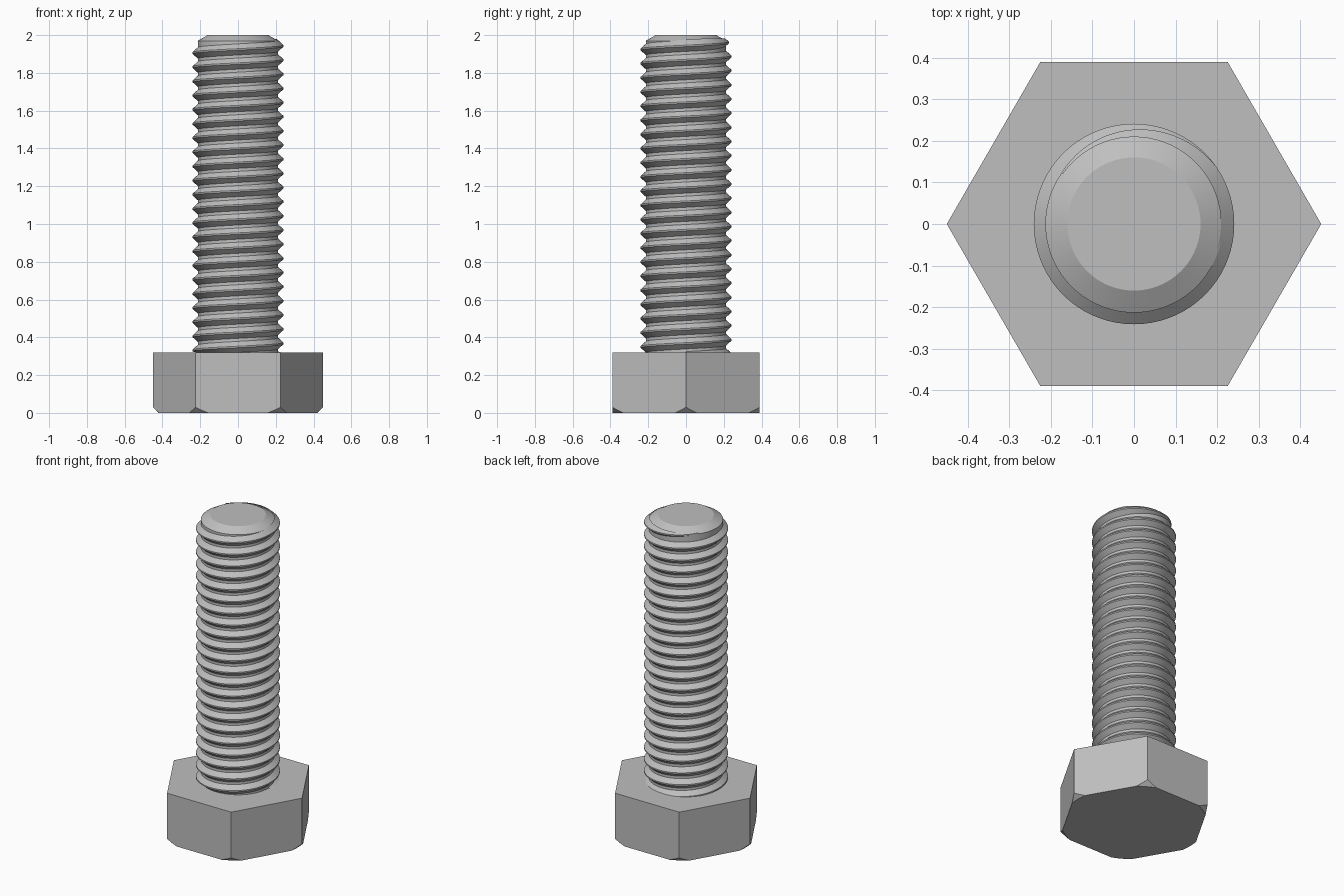
import bpy, bmesh
from math import cos, sin, pi, radians, floor
from mathutils import Vector

default = bpy.data.objects.get("Cube")
if default:
    bpy.data.objects.remove(default, do_unlink=True)

# Main sizes
HEAD_R, HEAD_H = 0.45, 0.32
CORE_R, CREST_R = 0.213, 0.241
TOP, PITCH = 2.0, 0.075
SEGMENTS = 72

steel = bpy.data.materials.new("grey_steel")
steel.use_nodes = True
colour = (0.52, 0.52, 0.52, 1)
steel.diffuse_color = colour
steel.node_tree.nodes["Principled BSDF"].inputs["Base Color"].default_value = colour


def finish(name, bm, smooth=False):
    bmesh.ops.recalc_face_normals(bm, faces=bm.faces)
    mesh = bpy.data.meshes.new(name)
    bm.to_mesh(mesh)
    bm.free()
    mesh.materials.append(steel)
    if smooth:
        mesh.shade_smooth()
        mesh.set_sharp_from_angle(angle=radians(25))
    obj = bpy.data.objects.new(name, mesh)
    bpy.context.scene.collection.objects.link(obj)
    return obj


# Hexagonal head, points along x, lower corners chamfered
bm = bmesh.new()
ring = [bm.verts.new((HEAD_R * cos(k * pi / 3), HEAD_R * sin(k * pi / 3), 0)) for k in range(6)]
base = bm.faces.new(ring)
raised = bmesh.ops.extrude_face_region(bm, geom=[base])["geom"]
bmesh.ops.translate(bm, vec=(0, 0, HEAD_H),
                    verts=[v for v in raised if isinstance(v, bmesh.types.BMVert)])
for k in range(6):
    for offset in (-5.5, 0, 5.5):
        a = radians(60 * k + offset)
        out = Vector((cos(a), sin(a), 0))
        cut = bmesh.ops.bisect_plane(
            bm, geom=bm.verts[:] + bm.edges[:] + bm.faces[:],
            plane_co=out * 0.42, plane_no=(out - Vector((0, 0, 1))).normalized(),
            clear_outer=True)["geom_cut"]
        edges = [e for e in cut if isinstance(e, bmesh.types.BMEdge) and e.is_boundary]
        bmesh.ops.holes_fill(bm, edges=edges, sides=0)
finish("hex_head", bm)

# Shank core with a chamfered tip
bm = bmesh.new()
profile = [(CORE_R, HEAD_H - 0.005), (CORE_R, 1.97), (0.16, TOP)]
rings = [[bm.verts.new((r * cos(2 * pi * i / SEGMENTS), r * sin(2 * pi * i / SEGMENTS), z))
          for i in range(SEGMENTS)] for r, z in profile]
for low, high in zip(rings, rings[1:]):
    for i in range(SEGMENTS):
        j = (i + 1) % SEGMENTS
        bm.faces.new((low[i], low[j], high[j], high[i]))
bm.faces.new(rings[0])
bm.faces.new(rings[-1])
finish("shank", bm, smooth=True)

# Right-handed helical thread that fades out near the tip
bm = bmesh.new()
FADE_START, FADE_END = radians(35), radians(145)
CREST_Z = 1.943
turns = floor((CREST_Z - HEAD_H) / PITCH) + 1
first = -turns * SEGMENTS
last = round(FADE_END / (2 * pi) * SEGMENTS)
previous = None
for step in range(first, last + 1):
    a = 2 * pi * step / SEGMENTS
    z = CREST_Z + PITCH * a / (2 * pi)
    fade = min(1, max(0.02, (FADE_END - a) / (FADE_END - FADE_START)))
    crest = CORE_R + (CREST_R - CORE_R) * fade
    root = CORE_R - 0.004
    half = 0.005 + 0.028 * fade
    section = []
    for r, dz in ((root, -half), (crest, -0.004), (crest, 0.004), (root, half)):
        section.append(bm.verts.new((r * cos(a), r * sin(a), max(z + dz, HEAD_H - 0.004))))
    if previous:
        for k in range(3):
            bm.faces.new((previous[k], section[k], section[k + 1], previous[k + 1]))
    else:
        bm.faces.new(section)
    previous = section
bm.faces.new(previous)
finish("screw_thread", bm, smooth=True)
